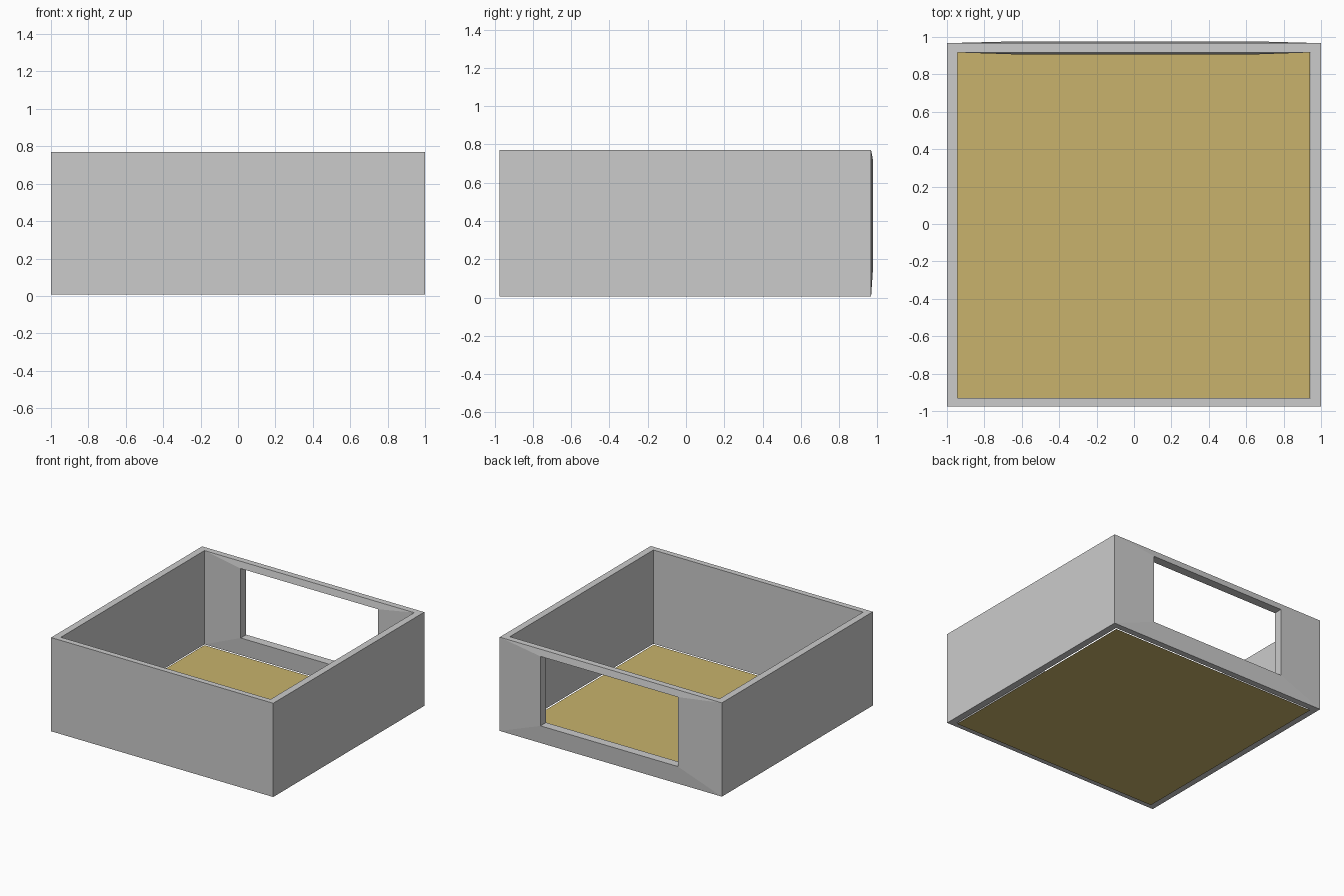
import bpy, bmesh

if "Cube" in bpy.data.objects:
    bpy.data.objects.remove(bpy.data.objects["Cube"])

Z0, Z1 = 0.007, 0.77


def finish(name, bm, colour=None):
    bmesh.ops.recalc_face_normals(bm, faces=bm.faces[:])
    mesh = bpy.data.meshes.new(name)
    bm.to_mesh(mesh)
    bm.free()
    obj = bpy.data.objects.new(name, mesh)
    bpy.context.collection.objects.link(obj)
    if colour:
        mat = bpy.data.materials.new(name + "_colour")
        mat.diffuse_color = colour
        mat.use_nodes = True
        mat.node_tree.nodes["Principled BSDF"].inputs["Base Color"].default_value = mat.diffuse_color
        mesh.materials.append(mat)
    return obj


def bridge(bm, a, b, skip=()):
    for i in range(4):
        if i not in skip:
            j = (i + 1) % 4
            bm.faces.new((a[i], a[j], b[j], b[i]))


# Walls: open rectangular tube, back side (edge 2) left open for the window
bm = bmesh.new()


def rect(x, y0, y1, z):
    return [bm.verts.new((px, py, z)) for px, py in
            ((-x, y0), (x, y0), (x, y1), (-x, y1))]


def window_ring(y):
    return [bm.verts.new((px, y, pz)) for px, pz in
            ((0.626, 0.152), (-0.61, 0.152), (-0.61, 0.717), (0.626, 0.717))]


out_low, out_high = rect(1.0, -0.975, 0.967, Z0), rect(1.0, -0.975, 0.967, Z1)
in_low, in_high = rect(0.944, -0.929, 0.917, Z0), rect(0.944, -0.929, 0.917, Z1)
bridge(bm, out_low, out_high, skip=(2,))
bridge(bm, in_low, in_high, skip=(2,))
bridge(bm, out_low, in_low)
bridge(bm, out_high, in_high)

# Back wall: both faces swell slightly towards the window opening
outer_win, inner_win = window_ring(0.977), window_ring(0.906)
for low, high, win in ((out_low, out_high, outer_win), (in_low, in_high, inner_win)):
    bridge(bm, [low[2], low[3], high[3], high[2]], win)
bridge(bm, outer_win, inner_win)
finish("walls", bm)

# Floor: thin sheet just below the walls
bm = bmesh.new()
bm.faces.new([bm.verts.new((x, y, 0.0)) for x, y in
              ((-0.944, -0.929), (0.941, -0.929), (0.941, 0.917), (-0.944, 0.917))])
finish("floor", bm, (0.58, 0.45, 0.15, 1))
